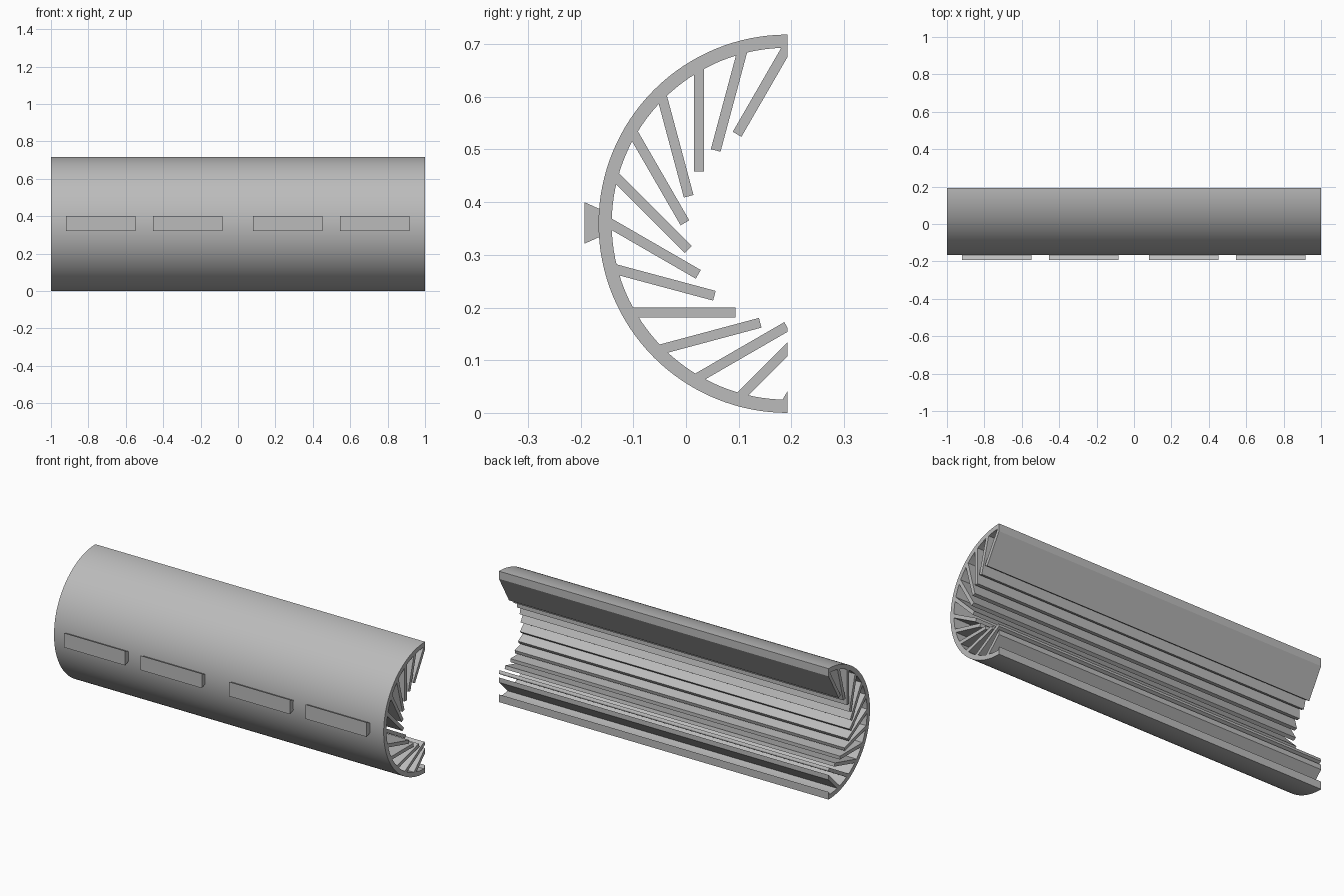
import bpy, bmesh
from math import radians, pi, cos, sin
from mathutils import Vector

cube = bpy.data.objects.get("Cube")
if cube:
    bpy.data.objects.remove(cube, do_unlink=True)

# Shared dimensions: the half tube opens at the back plane y = BACK
BACK, MID_Z = 0.193, 0.359
OUTER, INNER = 0.359, 0.334
TIP_RADIUS, FIN_LENGTH, FIN_HALF = 0.195, 0.203, 0.0095

grey = bpy.data.materials.new("plain grey")
grey.use_nodes = True
colour = (0.5, 0.5, 0.5, 1)
grey.diffuse_color = colour
grey.node_tree.nodes["Principled BSDF"].inputs["Base Color"].default_value = colour


def polar(radius, angle):
    """Point (y, z) around the tube axis."""
    return Vector((BACK + radius * cos(angle), MID_Z + radius * sin(angle)))


def extrude_profile(name, profile, x0, x1, smooth=False):
    """Trim a (y, z) profile at the back plane and extrude it along x."""
    bm = bmesh.new()
    bm.faces.new([bm.verts.new((x0, y, z)) for y, z in profile])
    bmesh.ops.bisect_plane(bm, geom=bm.verts[:] + bm.edges[:] + bm.faces[:],
                           dist=1e-6, plane_co=(0, BACK, 0), plane_no=(0, 1, 0),
                           clear_outer=True)
    out = bmesh.ops.extrude_face_region(bm, geom=bm.faces[:], use_keep_orig=True)
    moved = [g for g in out["geom"] if isinstance(g, bmesh.types.BMVert)]
    bmesh.ops.translate(bm, verts=moved, vec=(x1 - x0, 0, 0))
    bmesh.ops.recalc_face_normals(bm, faces=bm.faces[:])
    mesh = bpy.data.meshes.new(name)
    bm.to_mesh(mesh)
    bm.free()
    mesh.materials.append(grey)
    obj = bpy.data.objects.new(name, mesh)
    bpy.context.collection.objects.link(obj)
    if smooth:
        bpy.ops.object.select_all(action="DESELECT")
        obj.select_set(True)
        bpy.context.view_layer.objects.active = obj
        bpy.ops.object.shade_smooth_by_angle(angle=radians(30))
    return obj


# Half-tube shell
STEPS = 64
arc = [pi / 2 + pi * i / STEPS for i in range(STEPS + 1)]
shell = [polar(OUTER, a) for a in arc] + [polar(INNER, a) for a in reversed(arc)]
extrude_profile("half_tube_shell", shell, -1, 1, smooth=True)

# Slanted inner fins, each turned 15 degrees from the last
for i in range(13):
    turn = radians(15 * i)
    tip = polar(TIP_RADIUS, radians(119.5) + turn)
    heading = radians(60) + turn
    along = Vector((cos(heading), sin(heading)))
    side = Vector((-along.y, along.x)) * FIN_HALF
    root = tip + along * FIN_LENGTH
    extrude_profile(f"fin_{i + 1}", [tip - side, root - side, root + side, tip + side], -1, 1)

# Four flared mounting blocks on the front
block = [(-0.193, 0.321), (-0.155, 0.338), (-0.155, 0.383), (-0.193, 0.4)]
for i, x in enumerate((-0.92, -0.455, 0.08, 0.545)):
    extrude_profile(f"mounting_block_{i + 1}", block, x, x + 0.371)
